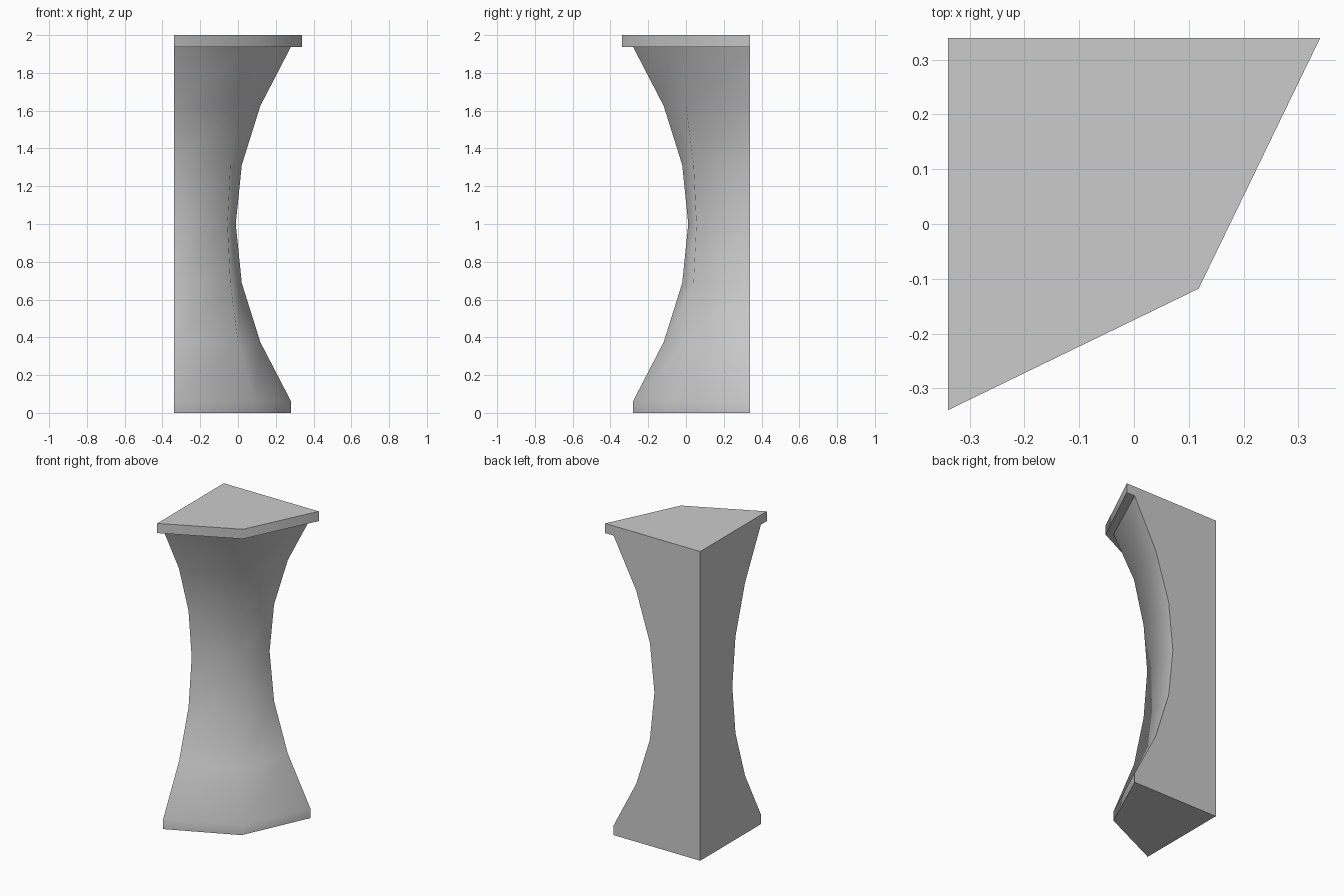
import bpy
import bmesh
import math

cube = bpy.data.objects.get("Cube")
if cube:
    bpy.data.objects.remove(cube, do_unlink=True)

grey = bpy.data.materials.new("plain grey")
grey.use_nodes = True
colour = (0.6, 0.6, 0.6, 1)
grey.diffuse_color = colour
grey.node_tree.nodes["Principled BSDF"].inputs["Base Color"].default_value = colour

WALL = 0.34  # flat walls stand at x = -WALL and y = WALL


def loft(name, levels):
    """Stack kite sections given as (height, wing tip, front corner)."""
    bm = bmesh.new()
    rings = []
    for z, tip, corner in levels:
        kite = [(-WALL, WALL), (-WALL, -tip), (corner, -corner), (tip, WALL)]
        rings.append([bm.verts.new((x, y, z)) for x, y in kite])
    for low, high in zip(rings, rings[1:]):
        for i in range(4):
            j = (i + 1) % 4
            bm.faces.new((low[i], low[j], high[j], high[i]))
    bm.faces.new(rings[0][::-1])
    bm.faces.new(rings[-1])
    mesh = bpy.data.meshes.new(name)
    bm.to_mesh(mesh)
    bm.free()
    mesh.materials.append(grey)
    obj = bpy.data.objects.new(name, mesh)
    bpy.context.collection.objects.link(obj)
    # Soft front corner, crisp wall and end edges
    bpy.ops.object.select_all(action="DESELECT")
    obj.select_set(True)
    bpy.context.view_layer.objects.active = obj
    bpy.ops.object.shade_smooth_by_angle(angle=math.radians(82))
    return obj


# Waisted column, symmetric about its middle height, with a short straight foot
lower = [(0.0625, 0.28, 0.085), (0.375, 0.118, 0.0),
         (0.6875, 0.02, -0.04), (1.0, -0.012, -0.055)]
upper = [(2 - z, tip, corner) for z, tip, corner in lower[-2::-1]]
loft("column", [(0, 0.28, 0.085)] + lower + upper)

# Overhanging slab on top
loft("top_slab", [(1.9375, WALL, 0.118), (2, WALL, 0.118)])
